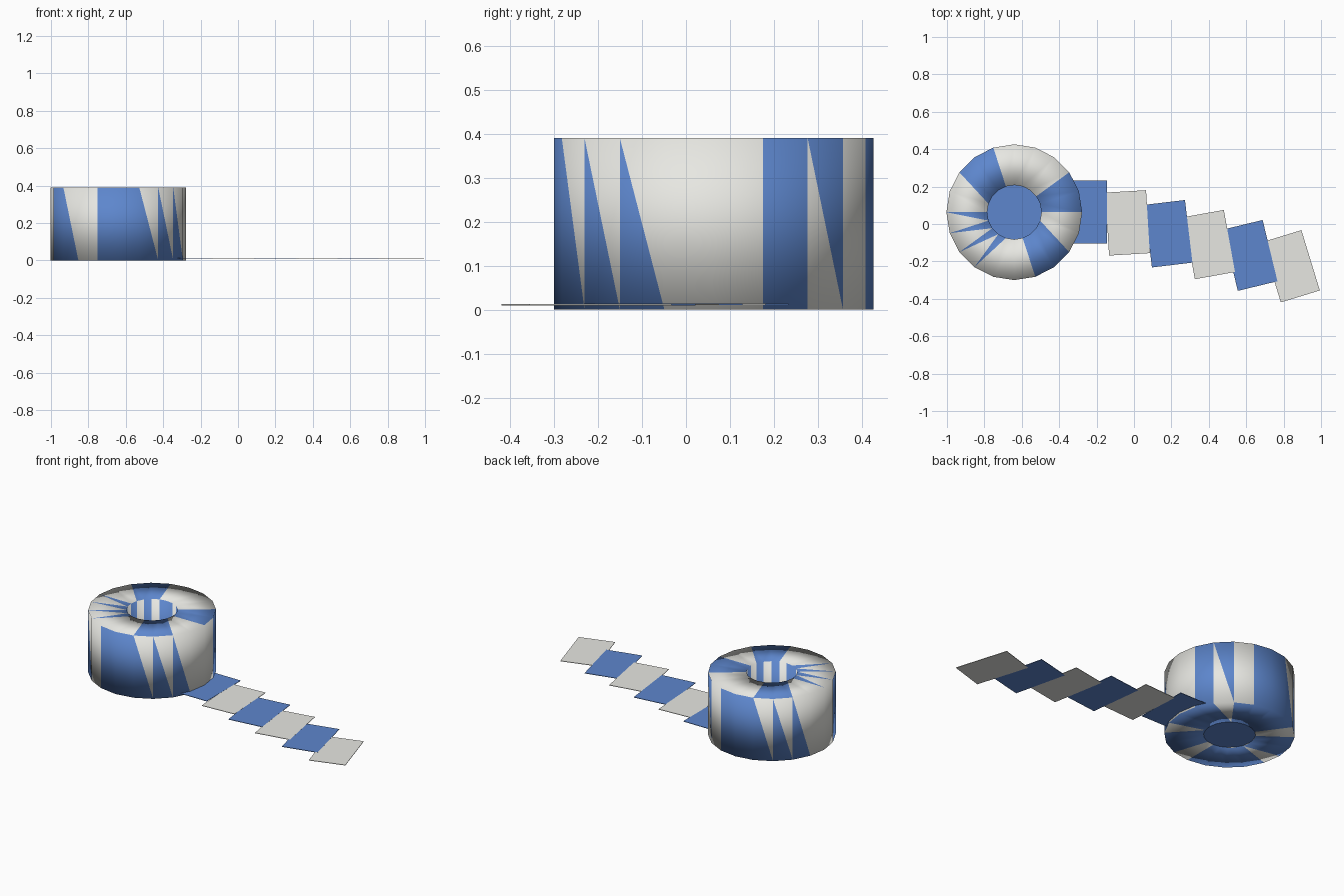
import bpy, bmesh
from math import sin, cos, pi, radians

if "Cube" in bpy.data.objects:
    bpy.data.objects.remove(bpy.data.objects["Cube"])

SIDES, CX, CY = 20, -0.64, 0.063
R_OUT, R_IN, H = 0.363, 0.145, 0.39


def material(name, rgb):
    m = bpy.data.materials.new(name)
    m.diffuse_color = (*rgb, 1)
    m.use_nodes = True
    m.node_tree.nodes["Principled BSDF"].inputs["Base Color"].default_value = m.diffuse_color
    return m


GREY = material("grey", (0.8, 0.8, 0.76))
BLUE = material("blue", (0.11, 0.24, 0.61))


def finish(bm, name, mats, smooth=False):
    bmesh.ops.recalc_face_normals(bm, faces=bm.faces)
    for f in bm.faces:
        f.smooth = smooth
    me = bpy.data.meshes.new(name)
    bm.to_mesh(me)
    bm.free()
    for m in mats:
        me.materials.append(m)
    ob = bpy.data.objects.new(name, me)
    bpy.context.collection.objects.link(ob)
    return ob


# Striped roll: a thick ring, each panel split in two triangles.
# Codes per side: B blue, . grey, L / U only the first / second triangle blue.
OUTER = ".BU.BBLLL..BL.BBLLL."
TOP = "BB....BBL.LLLL..BBL."
INNER = "B.B.BB.B.B.B.BB.B.B."
BOTTOM = "BBLBBBB.BBLBBBB.BBLB"

bm = bmesh.new()
profile = [(R_OUT, H), (R_OUT, 0), (R_IN, 0), (R_IN, H)]
rings = [[bm.verts.new((CX + r * cos(2 * pi * k / SIDES),
                        CY + r * sin(2 * pi * k / SIDES), z))
          for k in range(SIDES)] for r, z in profile]
for i, codes in enumerate((OUTER, BOTTOM, INNER, TOP)):
    a, b = rings[i], rings[(i + 1) % 4]
    if codes is TOP:
        a, b = b, a
    for k, c in enumerate(codes):
        n = (k + 1) % SIDES
        bm.faces.new((a[k], b[k], b[n])).material_index = int(c in "BL")
        bm.faces.new((a[k], b[n], a[n])).material_index = int(c in "BU")
finish(bm, "striped_roll", (GREY, BLUE), smooth=True)

# Floor closing the hole of the roll
bm = bmesh.new()
bm.faces.new([bm.verts.new((CX + R_IN * cos(2 * pi * k / SIDES),
                            CY + R_IN * sin(2 * pi * k / SIDES), 0.004))
              for k in range(SIDES)])
finish(bm, "roll_floor", (BLUE,))

# Unrolled strip: thin overlapping panels, each turned a little further
for i in range(6):
    bm = bmesh.new()
    bmesh.ops.create_cube(bm, size=1)
    bmesh.ops.scale(bm, vec=(0.218, 0.337, 0.003), verts=bm.verts)
    ob = finish(bm, f"strip_panel_{i + 1}", ((BLUE, GREY)[i % 2],))
    ob.location = (-0.253 + 0.2186 * i, 0.064 - 0.058 * i, 0.0125 - 0.0003 * i)
    ob.rotation_euler.z = radians(3.4 * i)
